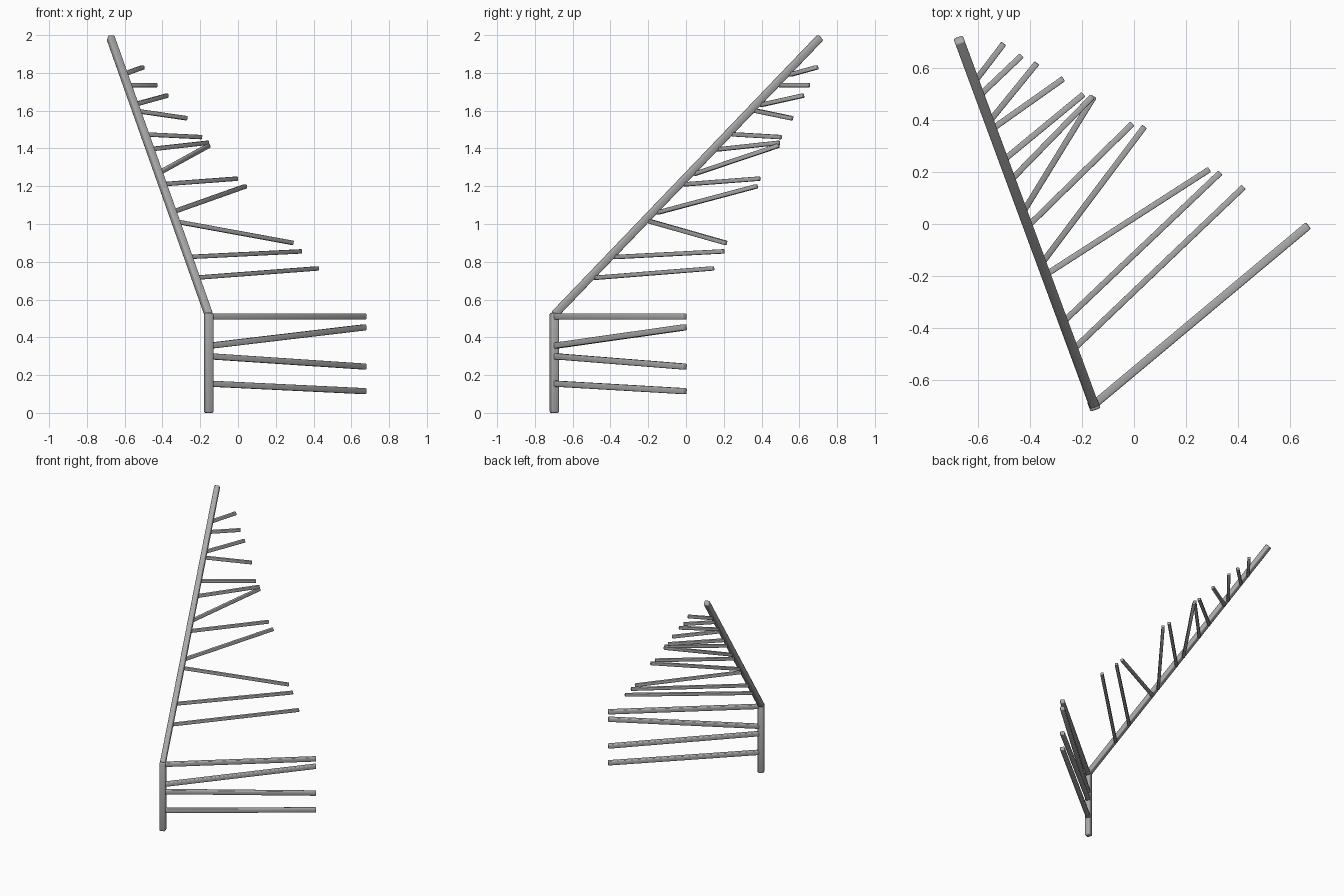
import bpy
import bmesh
from math import atan2
from mathutils import Vector, Quaternion

if "Cube" in bpy.data.objects:
    bpy.data.objects.remove(bpy.data.objects["Cube"], do_unlink=True)

grey = bpy.data.materials.new("weathered_grey")
grey.use_nodes = True
colour = (0.40, 0.40, 0.40, 1)
grey.diffuse_color = colour
grey.node_tree.nodes["Principled BSDF"].inputs["Base Color"].default_value = colour


def beam(name, start, end, half, roll=0.0):
    """Square timber with softened edges between two points."""
    start, end = Vector(start), Vector(end)
    axis = end - start
    bm = bmesh.new()
    bmesh.ops.create_cube(bm, size=2)
    bmesh.ops.scale(bm, vec=(half, half, axis.length / 2), verts=bm.verts)
    bmesh.ops.bevel(bm, geom=bm.edges[:], offset=half * 0.35, segments=2,
                    profile=0.5, affect='EDGES')
    mesh = bpy.data.meshes.new(name)
    bm.to_mesh(mesh)
    bm.free()
    mesh.materials.append(grey)
    obj = bpy.data.objects.new(name, mesh)
    obj.location = (start + end) / 2
    obj.rotation_mode = 'QUATERNION'
    obj.rotation_quaternion = axis.to_track_quat('Z', 'Y') @ Quaternion((0, 0, 1), roll)
    bpy.context.collection.objects.link(obj)
    bpy.ops.object.select_all(action='DESELECT')
    obj.select_set(True)
    bpy.context.view_layer.objects.active = obj
    bpy.ops.object.shade_smooth_by_angle(angle=0.9)


# Upright post, turned to follow the long leaning pole
foot = Vector((-0.155, -0.697, 0))
knee = Vector((-0.155, -0.697, 0.52))
tip = Vector((-0.675, 0.711, 1.987))
lean = tip - knee
post_to_up = Vector((0, 0, 1)).to_track_quat('Z', 'Y').to_matrix().col[1]
turn = atan2(lean.y, lean.x) - atan2(post_to_up.y, post_to_up.x)
beam("post", foot, knee + Vector((0, 0, 0.01)), 0.021, turn)
beam("leaning_pole", knee, tip, 0.019)

# Fence rails: height at the post, height at the free end
rails = [(0.155, 0.115), (0.30, 0.245), (0.355, 0.453), (0.51, 0.51)]
for i, (z_post, z_end) in enumerate(rails):
    beam(f"rail_{i + 1}", (foot.x, foot.y, z_post), (0.672, -0.006, z_end), 0.016)

# Branches: height on the pole, then the free end
branches = [
    (0.715, (0.423, 0.143, 0.765)),
    (0.825, (0.333, 0.198, 0.855)),
    (1.015, (0.29, 0.21, 0.90)),
    (1.06, (0.04, 0.375, 1.20)),
    (1.21, (-0.006, 0.387, 1.24)),
    (1.265, (-0.155, 0.49, 1.415)),
    (1.395, (-0.16, 0.492, 1.43)),
    (1.475, (-0.195, 0.50, 1.46)),
    (1.60, (-0.273, 0.56, 1.56)),
    (1.63, (-0.375, 0.62, 1.68)),
    (1.735, (-0.433, 0.65, 1.735)),
    (1.79, (-0.503, 0.695, 1.83)),
]
underside = Vector((-0.009, 0.027, 0))
for i, (z, end) in enumerate(branches):
    root = knee.lerp(tip, (z - knee.z) / lean.z) + underside
    beam(f"branch_{i + 1}", root, end, 0.0115)
